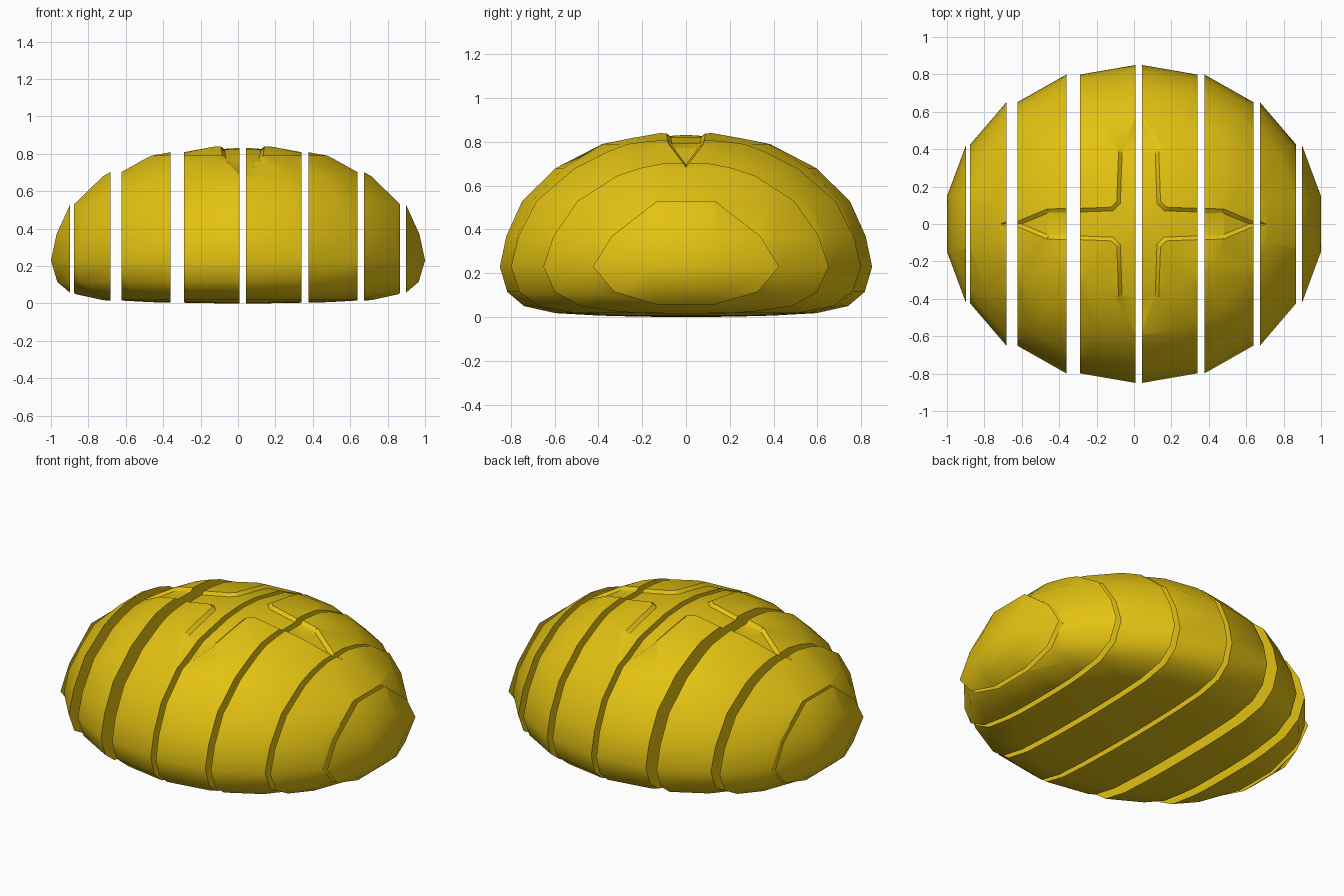
import bpy, bmesh, math
from mathutils import Vector
from mathutils.geometry import intersect_point_tri_2d

cube = bpy.data.objects.get("Cube")
if cube:
    bpy.data.objects.remove(cube, do_unlink=True)

# One crust colour
crust = bpy.data.materials.new("golden_crust")
crust.use_nodes = True
colour = (0.77, 0.54, 0.006, 1)
crust.diffuse_color = colour
for node in crust.node_tree.nodes:
    if node.type == 'BSDF_PRINCIPLED':
        node.inputs["Base Color"].default_value = colour
        node.inputs["Roughness"].default_value = 0.8

# Lathe profile of the loaf: radius fraction, height
RX, RY, SIDES = 0.868, 0.85, 18
PROFILE = [(0.25, 0.002), (0.47, 0.007), (0.7, 0.018), (0.87, 0.05),
           (0.96, 0.115), (1, 0.23), (0.965, 0.37), (0.88, 0.53),
           (0.7, 0.68), (0.47, 0.79), (0.18, 0.84)]
# One quarter of the scored cross, seen from above
CROSS = [Vector(p) for p in ((0.59, 0), (0.4, 0.08), (0.13, 0.09),
                             (0.1, 0.12), (0.09, 0.4), (0, 0.59))]


def ring_angle(i):
    return math.radians(10 + 20 * i)


def build_loaf():
    bm = bmesh.new()
    rings = [[bm.verts.new((RX * r * math.cos(ring_angle(i)),
                            RY * r * math.sin(ring_angle(i)), z))
              for i in range(SIDES)] for r, z in PROFILE]
    bottom, top = bm.verts.new((0, 0, 0)), bm.verts.new((0, 0, 0.85))
    for i in range(SIDES):
        j = (i + 1) % SIDES
        bm.faces.new((bottom, rings[0][j], rings[0][i]))
        bm.faces.new((top, rings[-1][i], rings[-1][j]))
        for low, high in zip(rings, rings[1:]):
            bm.faces.new((low[i], low[j], high[j], high[i]))
    bmesh.ops.recalc_face_normals(bm, faces=bm.faces[:])
    return bm


def cut(bm, faces, point, normal, **options):
    geom = set(faces)
    for f in faces:
        geom.update(f.edges)
        geom.update(f.verts)
    bmesh.ops.bisect_plane(bm, geom=list(geom), dist=1e-5, plane_co=point,
                           plane_no=normal, **options)


def in_cross(face):
    c = face.calc_center_median()
    p = Vector((abs(c.x), abs(c.y)))
    return c.z > 0.55 and any(
        intersect_point_tri_2d(p, Vector((0, 0)), a, b)
        for a, b in zip(CROSS, CROSS[1:]))


def score_cross(bm):
    # Draw the outline into the crust, then sink the area inside it
    for normal in ((1, 0, 0), (0, 1, 0)):
        cut(bm, bm.faces[:], (0, 0, 0), normal)
    for sx in (1, -1):
        for sy in (1, -1):
            for a, b in zip(CROSS, CROSS[1:]):
                quarter = []
                for f in bm.faces:
                    c = f.calc_center_median()
                    if c.x * sx > 0 and c.y * sy > 0 and c.z > 0.55:
                        quarter.append(f)
                d = b - a
                cut(bm, quarter, (a.x * sx, a.y * sy, 0),
                    Vector((d.y * sx, -d.x * sy, 0)).normalized())
    for f in bm.faces:
        f.material_index = int(in_cross(f))
    bmesh.ops.dissolve_limit(bm, angle_limit=0.003, verts=bm.verts[:],
                             edges=bm.edges[:], delimit={'MATERIAL'})
    inside = [f for f in bm.faces if f.material_index == 1]
    bmesh.ops.inset_region(bm, faces=inside, thickness=0.018, depth=-0.018,
                           use_even_offset=True, use_boundary=True)
    for f in bm.faces:
        f.material_index = 0


def make_slice(loaf, name, x0, x1, shift):
    bm = loaf.copy()
    caps = []
    for x, side in ((x0, -1), (x1, 1)):
        if abs(x) > 0.8:
            continue
        cut(bm, bm.faces[:], (x, 0, 0), (side, 0, 0), clear_outer=True)
        rim = [e for e in bm.edges if e.is_boundary
               and all(abs(v.co.x - x) < 1e-4 for v in e.verts)]
        caps += bmesh.ops.holes_fill(bm, edges=rim, sides=0)["faces"]
    bmesh.ops.recalc_face_normals(bm, faces=bm.faces[:])
    # Smooth crust with crisp cut edges
    for f in bm.faces:
        f.smooth = True
    for e in bm.edges:
        e.smooth = e.calc_face_angle(0) < math.radians(40)
    for f in caps:
        f.smooth = False
        for e in f.edges:
            e.smooth = False
    bmesh.ops.translate(bm, verts=bm.verts[:], vec=(shift, 0, 0))
    mesh = bpy.data.meshes.new(name)
    bm.to_mesh(mesh)
    bm.free()
    mesh.materials.append(crust)
    bpy.context.collection.objects.link(bpy.data.objects.new(name, mesh))


loaf = build_loaf()
score_cross(loaf)

# Slices outward from the middle, spread unevenly along x
cuts = [RX * math.cos(math.radians(a)) for a in (90, 70, 50, 30, 10)]
cuts[0] = 0.0
for label, side, starts in (("left", 1, (0.042, 0.377, 0.673, 0.897)),
                            ("right", -1, (-0.008, 0.362, 0.62 + 0.062, 0.897))):
    for n, start in enumerate(starts):
        ends = sorted((side * cuts[n], side * cuts[n + 1]))
        make_slice(loaf, f"bread_slice_{label}_{n + 1}", *ends,
                   side * (start - cuts[n]))
loaf.free()
